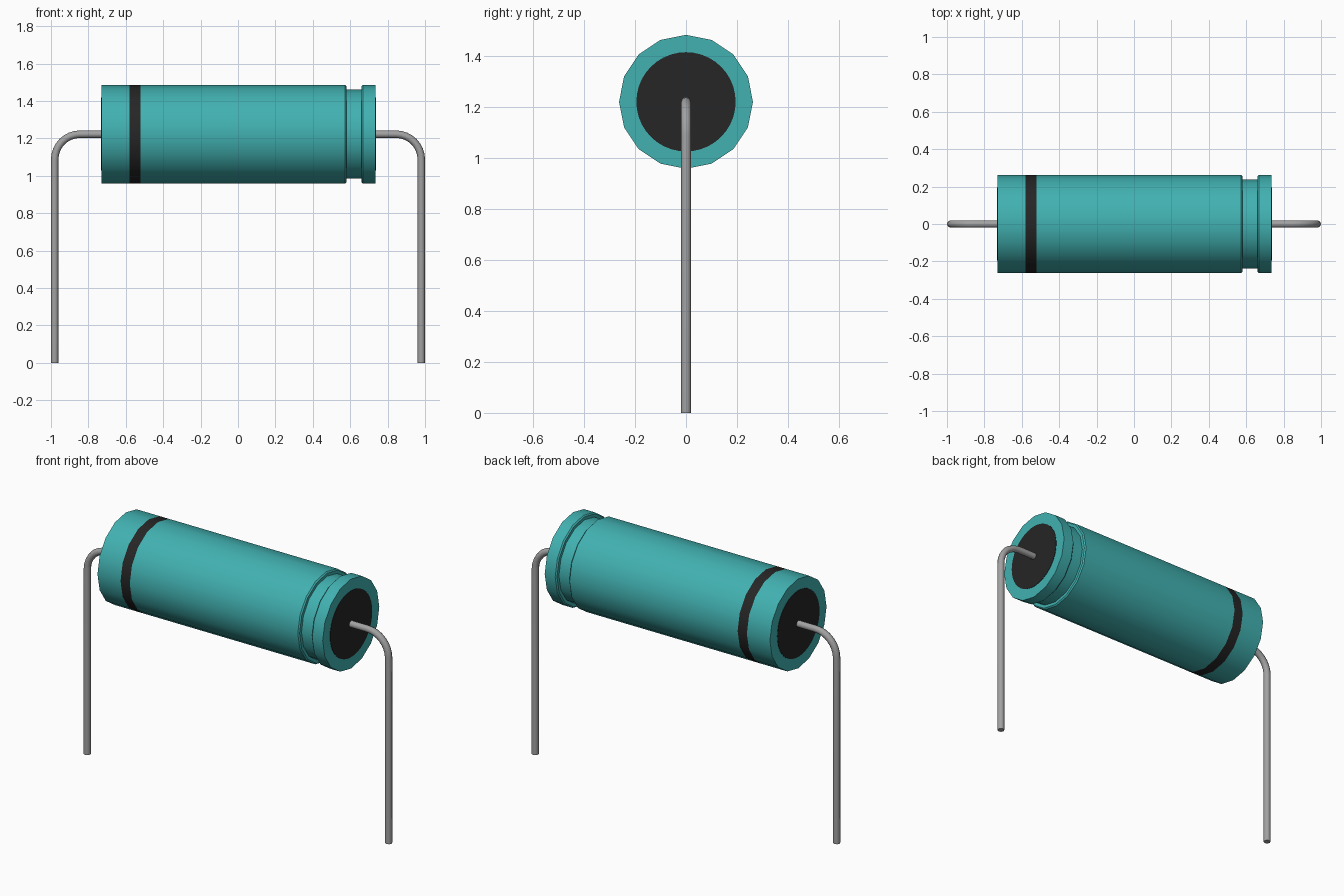
import bpy, bmesh
from math import sin, cos, pi, radians

default = bpy.data.objects.get("Cube")
if default:
    bpy.data.objects.remove(default, do_unlink=True)

AXIS_Z = 1.222   # height of the body's axis
R = 0.263        # body radius
DISC_R = 0.195   # end seal radius
X0, X1 = -0.73, 0.735


def material(name, rgb):
    m = bpy.data.materials.new(name)
    m.use_nodes = True
    m.diffuse_color = (*rgb, 1)
    m.node_tree.nodes["Principled BSDF"].inputs["Base Color"].default_value = (*rgb, 1)
    return m


teal = material("teal sleeve", (0.054, 0.44, 0.44))
black = material("black", (0.019, 0.019, 0.019))
metal = material("grey metal", (0.36, 0.36, 0.36))


def smooth(obj, angle):
    bpy.ops.object.select_all(action='DESELECT')
    obj.select_set(True)
    bpy.context.view_layer.objects.active = obj
    bpy.ops.object.shade_smooth_by_angle(angle=radians(angle))


def lathe(name, profile, sides, mats, angle=30):
    """Closed solid turned about the x axis from (x, radius) points."""
    bm = bmesh.new()
    rings = []
    for x, r in profile:
        rings.append([bm.verts.new((x, r * sin(2 * pi * i / sides), r * cos(2 * pi * i / sides)))
                      for i in range(sides)])
    for a, b in zip(rings, rings[1:]):
        for i in range(sides):
            j = (i + 1) % sides
            bm.faces.new((a[i], a[j], b[j], b[i]))
    bm.faces.new(rings[0])
    bm.faces.new(rings[-1])
    bmesh.ops.recalc_face_normals(bm, faces=bm.faces)
    mesh = bpy.data.meshes.new(name)
    bm.to_mesh(mesh)
    bm.free()
    for m in mats:
        mesh.materials.append(m)
    obj = bpy.data.objects.new(name, mesh)
    obj.location.z = AXIS_Z
    bpy.context.collection.objects.link(obj)
    smooth(obj, angle)
    return obj


# Sleeve with a crimped groove and a painted polarity band
BAND = (-0.58, -0.52)
GROOVE_R = 0.238
body = lathe("body", [(X0, R), (BAND[0], R), (BAND[1], R), (0.573, R), (0.58, R - 0.007),
                      (0.58, GROOVE_R), (0.66, GROOVE_R), (0.66, R - 0.007), (0.667, R), (X1, R)],
             16, [teal, black])
for face in body.data.polygons:
    if BAND[0] < face.center.x < BAND[1]:
        face.material_index = 1

# Black seals on both ends
for name, x, d in (("right_end_seal", X0, -0.002), ("left_end_seal", X1, 0.002)):
    lathe(name, [(x - d, DISC_R), (x + d, DISC_R)], 40, [black])

# Bent wire leads
WIRE_R, LEG_X, BEND, STEPS = 0.02, 0.98, 0.135, 8
for name, s in (("right_lead", -1), ("left_lead", 1)):
    path = [(0.71, AXIS_Z)]
    for i in range(STEPS + 1):
        t = pi / 2 * i / STEPS
        path.append((LEG_X - BEND + BEND * sin(t), AXIS_Z - BEND + BEND * cos(t)))
    path.append((LEG_X, 0))
    curve = bpy.data.curves.new(name, 'CURVE')
    curve.dimensions = '3D'
    curve.bevel_depth = WIRE_R
    curve.bevel_resolution = 2
    curve.use_fill_caps = True
    spline = curve.splines.new('POLY')
    spline.points.add(len(path) - 1)
    for p, (x, z) in zip(spline.points, path):
        p.co = (s * x, 0, z, 1)
    curve.materials.append(metal)
    lead = bpy.data.objects.new(name, curve)
    bpy.context.collection.objects.link(lead)
    bpy.ops.object.select_all(action='DESELECT')
    lead.select_set(True)
    bpy.context.view_layer.objects.active = lead
    bpy.ops.object.convert(target='MESH')
    smooth(bpy.context.view_layer.objects.active, 50)
